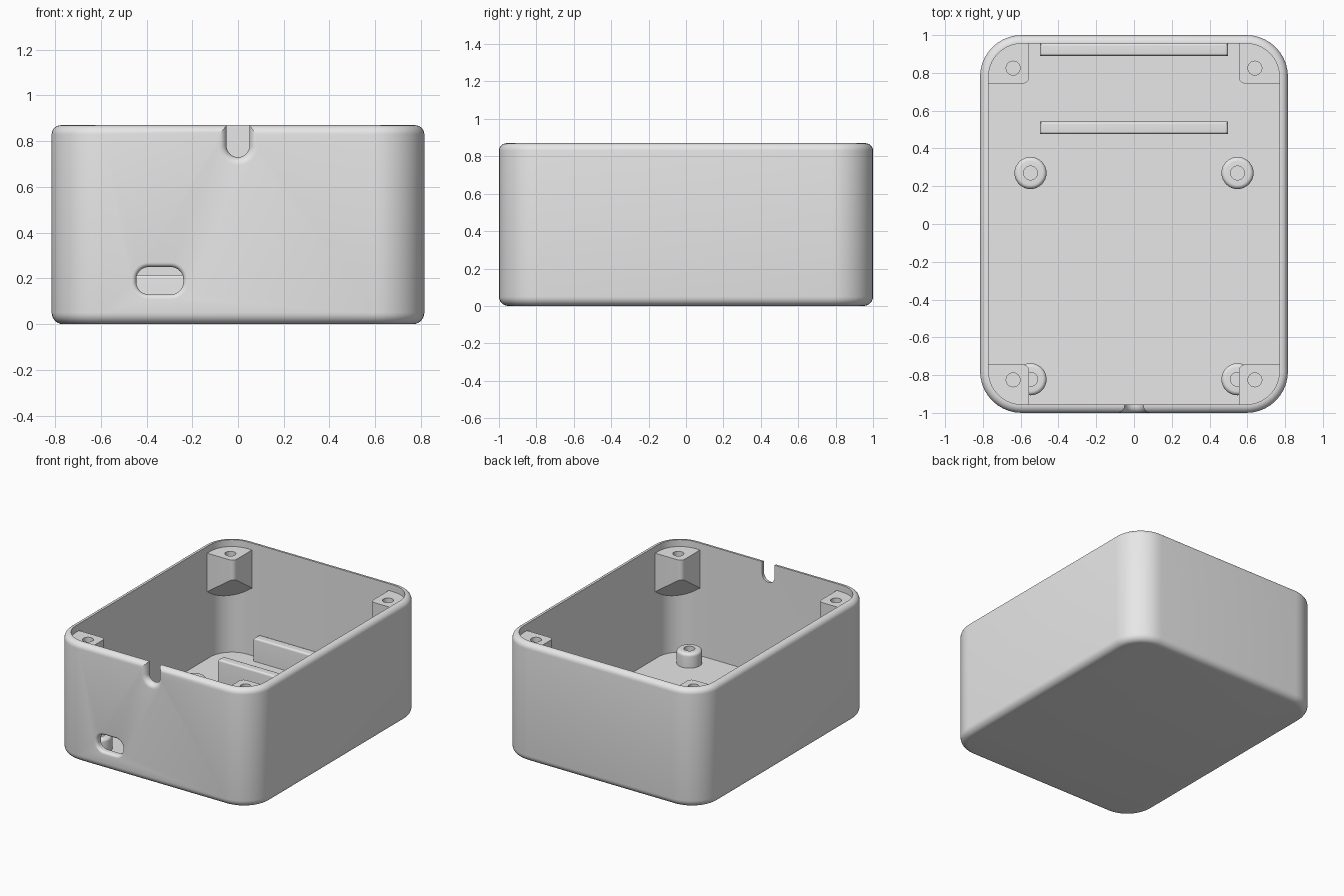
import bpy, bmesh
from math import sin, cos, pi
from mathutils import Vector

cube = bpy.data.objects.get("Cube")
if cube:
    bpy.data.objects.remove(cube, do_unlink=True)

grey = bpy.data.materials.new("light grey plastic")
grey.use_nodes = True
grey.diffuse_color = (0.8, 0.8, 0.8, 1)
grey.node_tree.nodes["Principled BSDF"].inputs["Base Color"].default_value = (0.8, 0.8, 0.8, 1)

HX, HY, H = 0.815, 1.0, 0.87      # outer half sizes and height
R, WALL, FLOOR = 0.22, 0.045, 0.045


def finish(name, bm):
    bmesh.ops.recalc_face_normals(bm, faces=bm.faces)
    mesh = bpy.data.meshes.new(name)
    bm.to_mesh(mesh)
    bm.free()
    mesh.materials.append(grey)
    obj = bpy.data.objects.new(name, mesh)
    bpy.context.scene.collection.objects.link(obj)
    return obj


def arc(cx, cy, r, start, end, n=10):
    return [(cx + r * cos(start + (end - start) * i / n),
             cy + r * sin(start + (end - start) * i / n)) for i in range(n + 1)]


def rounded_rect(hx, hy, r, cx=0, cy=0):
    pts = []
    for i, (sx, sy) in enumerate([(1, 1), (-1, 1), (-1, -1), (1, -1)]):
        pts += arc(cx + sx * (hx - r), cy + sy * (hy - r), r, i * pi / 2, (i + 1) * pi / 2)
    return pts


def loft(name, rings):
    """Skin a list of equal point rings and cap both ends."""
    bm = bmesh.new()
    loops = [[bm.verts.new(p) for p in ring] for ring in rings]
    n = len(loops[0])
    for a, b in zip(loops, loops[1:]):
        for i in range(n):
            j = (i + 1) % n
            bm.faces.new((a[i], a[j], b[j], b[i]))
    bm.faces.new(loops[0])
    bm.faces.new(loops[-1])
    return finish(name, bm)


def cut(obj, cutter):
    mod = obj.modifiers.new("cut", 'BOOLEAN')
    mod.operation, mod.solver, mod.object = 'DIFFERENCE', 'EXACT', cutter
    bpy.context.view_layer.update()
    deps = bpy.context.evaluated_depsgraph_get()
    mesh = bpy.data.meshes.new_from_object(obj.evaluated_get(deps))
    obj.modifiers.clear()
    obj.data = mesh
    bpy.data.objects.remove(cutter, do_unlink=True)


quarter = [i * pi / 12 for i in range(7)]

# Open box: rounded bottom edge, rounded rim, inner wall and floor
bottom, rim = 0.05, 0.04
steps = [(bottom * (1 - sin(t)), bottom * (1 - cos(t))) for t in quarter]
steps += [(rim * (1 - cos(t)), H - rim + rim * sin(t)) for t in quarter]
steps += [(WALL, H), (WALL, FLOOR)]
case = loft("case_shell", [[(x, y, z) for x, y in rounded_rect(HX - d, HY - d, R - d)]
                           for d, z in steps])


def wall_opening(cx, cz, hx, hz, r, flare):
    """Cutter through the front wall with a flared outer edge."""
    steps = [(flare, -HY - 0.05)]
    steps += [(flare * (1 - sin(t)), -HY + flare * (1 - cos(t))) for t in quarter]
    steps += [(0, -HY + 0.15)]
    return loft("opening_cutter", [[(x, y, z) for x, z in
                                    rounded_rect(hx + d, hz + d, r + d, cx, cz)]
                                   for d, y in steps])


# Connector slot and cable notch in the front wall
cut(case, wall_opening(-0.342, 0.19, 0.103, 0.06, 0.055, 0.02))
cut(case, wall_opening(0, 0.98, 0.05, 0.25, 0.0499, 0.035))


# Corner screw posts with a slanted underside
def corner_post(name, sx, sy):
    over = 0.01                                  # overlap into the wall
    ox, oy = HX - WALL + over, HY - WALL + over
    ix, iy, top, r = 0.555, 0.743, 0.82, R - WALL + over
    outline = arc(ox - r, oy - r, r, 0, pi / 2, 12) + [(ix, oy)]
    outline += arc(ix + 0.035, iy + 0.035, 0.035, pi, 1.5 * pi, 6) + [(ox, iy)]
    bm = bmesh.new()
    base = bm.faces.new([bm.verts.new((x * sx, y * sy, top)) for x, y in outline])
    ext = bmesh.ops.extrude_face_region(bm, geom=[base])
    bmesh.ops.translate(bm, vec=(0, 0, -0.6),
                        verts=[v for v in ext["geom"] if isinstance(v, bmesh.types.BMVert)])
    normal = Vector((-sx * 0.5 ** 0.5, -sy * 0.5 ** 0.5, -1))
    res = bmesh.ops.bisect_plane(bm, geom=bm.verts[:] + bm.edges[:] + bm.faces[:],
                                 plane_co=(ix * sx, iy * sy, top - 0.13),
                                 plane_no=normal, clear_outer=True)
    bmesh.ops.holes_fill(bm, edges=[e for e in bm.edges if e.is_boundary])
    post = finish(name, bm)
    hole = [arc(0.64 * sx, 0.825 * sy, 0.037, 0, 2 * pi, 24)[:-1]] * 2
    cut(post, loft("hole_cutter", [[(x, y, z) for x, y in ring]
                                   for ring, z in zip(hole, (top - 0.14, top + 0.1))]))


# Round board standoffs with a blind screw hole
def standoff(name, x, y):
    rad, top, edge, hole = 0.085, 0.15, 0.022, 0.037
    prof = [(rad, FLOOR - 0.01)]
    prof += [(rad - edge * (1 - cos(t)), top - edge * (1 - sin(t))) for t in quarter]
    prof += [(hole, top), (hole, FLOOR + 0.01)]
    loft(name, [[(px, py, z) for px, py in arc(x, y, r, 0, 2 * pi, 32)[:-1]]
                for r, z in prof])


for sx, side in ((1, "left"), (-1, "right")):
    for sy, end in ((-1, "front"), (1, "back")):
        corner_post(f"{end}_{side}_screw_post", sx, sy)
    standoff(f"front_{side}_standoff", sx * 0.548, -0.822)
    standoff(f"back_{side}_standoff", sx * 0.548, 0.27)


# Two upright rails on the floor with softened top edges
def rail(name, y0, y1):
    soft, top = 0.014, 0.215
    steps = [(0, FLOOR - 0.01)]
    steps += [(soft * (1 - cos(t)), top - soft * (1 - sin(t))) for t in quarter]
    loft(name, [[(sx * (0.497 - d), (y0 + d) if sy < 0 else (y1 - d), z)
                 for sx, sy in ((1, 1), (-1, 1), (-1, -1), (1, -1))] for d, z in steps])


rail("inner_rail", 0.476, 0.542)
rail("back_rail", 0.89, 0.957)

# Smooth shading with crisp edges
bpy.ops.object.select_all(action='DESELECT')
for obj in bpy.context.scene.objects:
    if obj.type == 'MESH':
        obj.select_set(True)
        bpy.context.view_layer.objects.active = obj
bpy.ops.object.shade_smooth_by_angle(angle=pi / 6)
